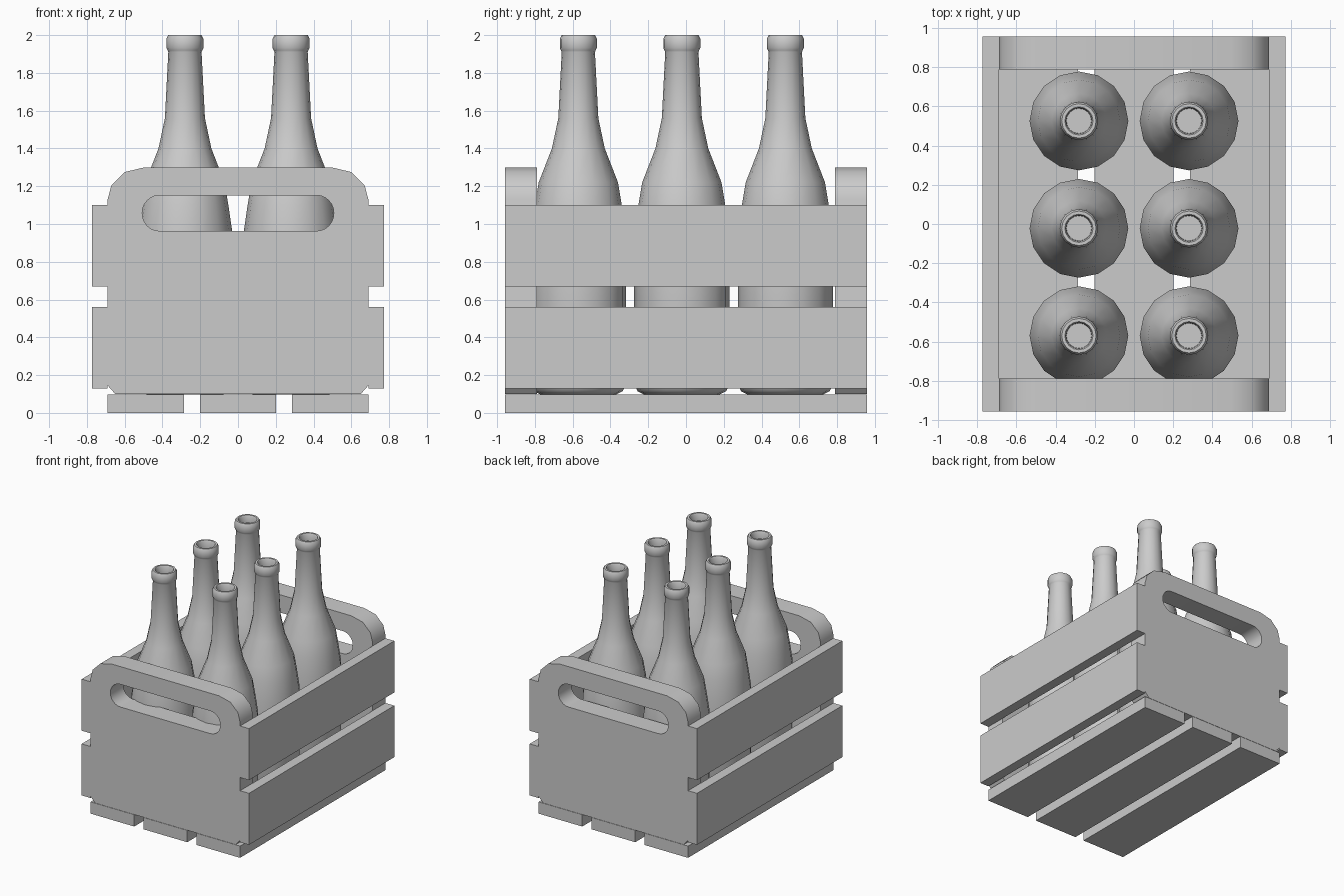
import bpy, bmesh, math

if "Cube" in bpy.data.objects:
    bpy.data.objects.remove(bpy.data.objects["Cube"])

grey = bpy.data.materials.new("plain grey")
grey.diffuse_color = (0.6, 0.6, 0.6, 1)
grey.use_nodes = True
grey.node_tree.nodes["Principled BSDF"].inputs["Base Color"].default_value = grey.diffuse_color


def add_object(name, bm, smooth=False):
    bmesh.ops.recalc_face_normals(bm, faces=bm.faces[:])
    me = bpy.data.meshes.new(name)
    bm.to_mesh(me)
    bm.free()
    me.materials.clear()
    me.materials.append(grey)
    if smooth:
        me.shade_smooth()
        me.set_sharp_from_angle(angle=math.radians(40))
    ob = bpy.data.objects.new(name, me)
    bpy.context.collection.objects.link(ob)
    return ob


def box(name, x0, x1, y0, y1, z0, z1):
    bm = bmesh.new()
    bmesh.ops.create_cube(bm, size=1)
    for v in bm.verts:
        v.co = (x1 if v.co.x > 0 else x0,
                y1 if v.co.y > 0 else y0,
                z1 if v.co.z > 0 else z0)
    return add_object(name, bm)


def end_panel(name, y):
    # outline with rounded top and clipped bottom corners, plus a handle slot
    half = [(0.65, 0.10), (0.69, 0.145), (0.69, 1.13), (0.67, 1.206),
            (0.60, 1.275), (0.495, 1.30)]
    outline = half + [(-x, z) for x, z in reversed(half)]
    slot, r, n = [], 0.092, 6
    for k, (cx, cz) in enumerate([(0.415, 1.06), (-0.415, 1.06),
                                  (-0.415, 1.055), (0.415, 1.055)]):
        for i in range(n + 1):
            a = math.pi / 2 * (k + i / n)
            slot.append((cx + r * math.cos(a), cz + r * math.sin(a)))
    cu = bpy.data.curves.new(name + "_outline", 'CURVE')
    cu.dimensions = '2D'
    cu.fill_mode = 'BOTH'
    cu.extrude = 0.085
    for pts in (outline, slot):
        sp = cu.splines.new('POLY')
        sp.points.add(len(pts) - 1)
        for p, (x, z) in zip(sp.points, pts):
            p.co = (x, z, 0, 1)
        sp.use_cyclic_u = True
    helper = bpy.data.objects.new(name + "_helper", cu)
    me = bpy.data.meshes.new_from_object(helper)
    bm = bmesh.new()
    bm.from_mesh(me)
    bpy.data.objects.remove(helper)
    bpy.data.meshes.remove(me)
    bmesh.ops.remove_doubles(bm, verts=bm.verts[:], dist=0.0005)
    for v in bm.verts:
        x, z, d = v.co
        v.co = (x, y - d, z)
    return add_object(name, bm, True)


def bottle(name, x, y, sides=16):
    # (radius, height) from the base up, over the lip and into the mouth
    profile = [(0.20, 0.097), (0.235, 0.115), (0.252, 0.15), (0.252, 0.95),
               (0.230, 1.10), (0.210, 1.22), (0.140, 1.40), (0.106, 1.56),
               (0.088, 1.91), (0.092, 1.92), (0.098, 1.932), (0.098, 1.98),
               (0.088, 2.0), (0.072, 2.0), (0.066, 1.99), (0.064, 1.94)]
    bm = bmesh.new()
    rings = []
    for r, z in profile:
        rings.append([bm.verts.new((x + r * math.cos(2 * math.pi * i / sides),
                                    y + r * math.sin(2 * math.pi * i / sides), z))
                      for i in range(sides)])
    for a, b in zip(rings, rings[1:]):
        for i in range(sides):
            j = (i + 1) % sides
            bm.faces.new((a[i], a[j], b[j], b[i]))
    bm.faces.new(rings[0][::-1])
    bm.faces.new(rings[-1])
    return add_object(name, bm, True)


# crate ends
end_panel("front_panel", -0.873)
end_panel("back_panel", 0.873)

# side slats
for side, s in (("left", -1), ("right", 1)):
    for level, z0, z1 in (("lower", 0.13, 0.56), ("upper", 0.67, 1.10)):
        xs = sorted((s * 0.69, s * 0.772))
        box(f"{side}_{level}_slat", xs[0], xs[1], -0.958, 0.958, z0, z1)

# floor boards
for i, (x0, x1) in enumerate([(-0.69, -0.287), (-0.202, 0.202), (0.287, 0.69)]):
    box(f"floor_board_{i + 1}", x0, x1, -0.958, 0.958, 0, 0.098)

# bottles
for i, x in enumerate((-0.281, 0.281)):
    for j in range(3):
        bottle(f"bottle_{i * 3 + j + 1}", x, -0.57 + 0.548 * j)
